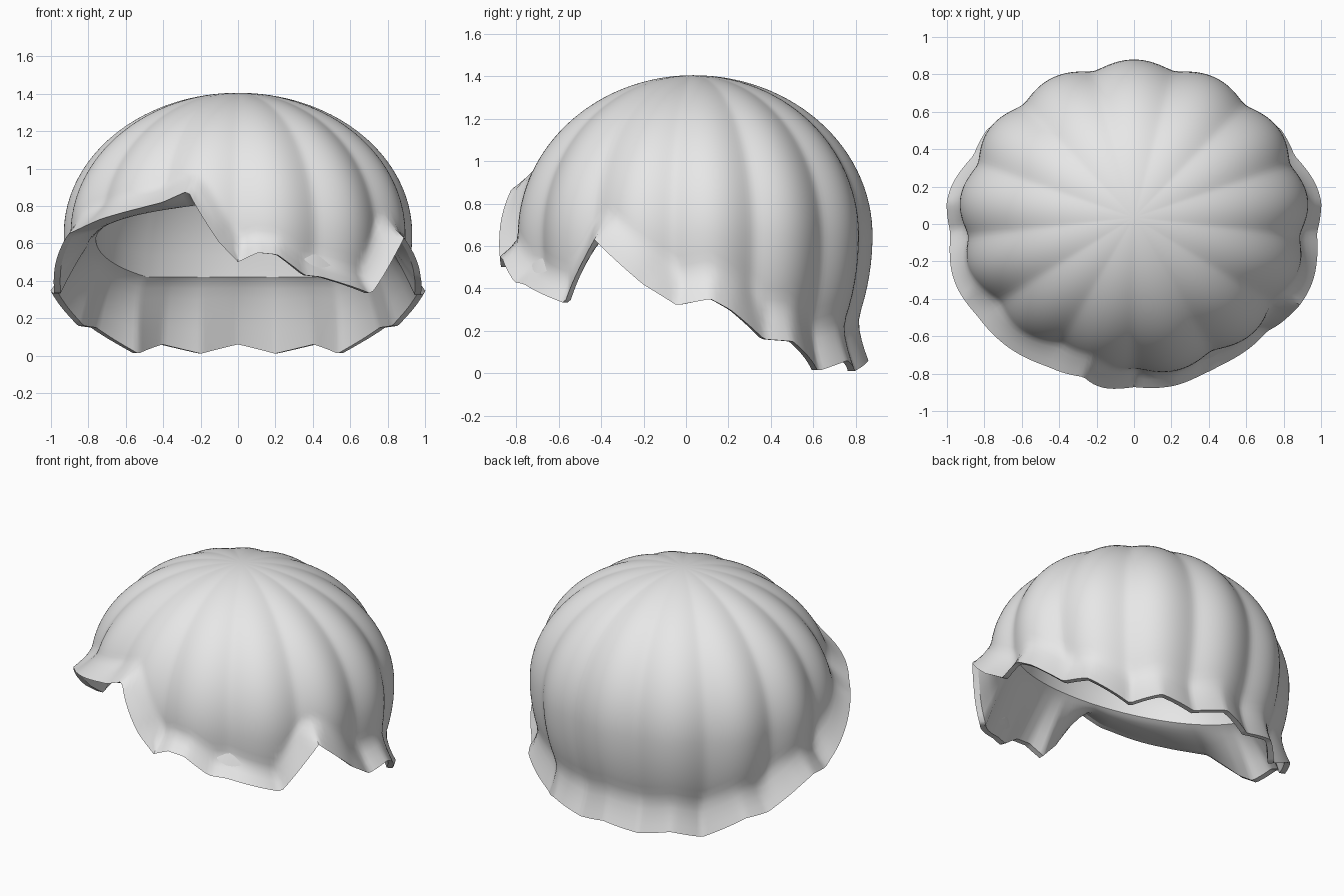
import bpy, bmesh, math
from math import sin, cos, acos, sqrt, radians, pi, hypot
from mathutils import Vector

if "Cube" in bpy.data.objects:
    bpy.data.objects.remove(bpy.data.objects["Cube"])

LOBES = 13
COLUMNS = LOBES * 18
ROWS = 40
TOP, WAIST = 1.405, 0.65
CENTRE_Y = .035

# Lower rim: angle in degrees and height
BACK_HALF = [(5, .35), (11, .30), (23, .16), (33, .15), (49, .01), (62, .06), (76, .01), (90, .06)]
FRONT_RIGHT = [(-90, .50), (-84, .55), (-78, .54), (-69, .43), (-63, .42), (-43, .33),
               (-30, .63), (-15, .42), (-5, .32)]
FRONT_LEFT = [(185, .33), (193, .42), (208, .65), (224, .73), (246, .82), (254, .88),
              (264, .61), (270, .50)]
RIM = FRONT_RIGHT + BACK_HALF + [(180 - a, z) for a, z in BACK_HALF[-2::-1]] + FRONT_LEFT


def rim_height(deg):
    deg = (deg + 90) % 360 - 90
    for (a0, z0), (a1, z1) in zip(RIM, RIM[1:]):
        if a0 <= deg <= a1:
            return z0 + (z1 - z0) * (deg - a0) / (a1 - a0)


def shell_column(deg):
    """Points down the fluted dome, from below the crown to the flared rim."""
    t, low = radians(deg), rim_height(deg)
    drop = low - WAIST
    end = acos(drop / (TOP - WAIST if drop > 0 else 1))
    near_rim = [(radians(d) * .9, rim_height(deg + d)) for d in range(-12, 13)]
    width = .16 + .06 * sin(t)
    rib = sqrt(cos(LOBES / 2 * (t - pi / 2)) ** 2 + .04) - .7
    pts = []
    for row in range(1, ROWS + 1):
        phi = end * row / ROWS
        z = WAIST + cos(phi) * (TOP - WAIST if phi < pi / 2 else 1)
        gap = min(hypot(across, z - h) for across, h in near_rim)
        bend = max(0, 1 - gap / width)
        flare = bend ** 1.5 * (.122 + .03 * sin(t))
        r = sin(phi) * (1 + .055 * rib * (1 - .75 * bend))
        pts.append(Vector(((r * .92 + flare) * cos(t),
                           CENTRE_Y + (r * .83 + flare) * sin(t), z)))
    return pts


def hollow_point(deg, turn, grow=1):
    """Point on the smooth inner dome, from its sloping edge (turn 0) up to the crown."""
    t = radians(deg)
    y = .65 * sin(t)
    edge = max(.42, .62 - (.4 if y > 0 else .31) * y)
    r = cos(turn) * grow
    return Vector((.76 * r * cos(t), CENTRE_Y + y * r, edge + (1.3 - edge) * sin(turn)))


def column_points(deg):
    """Section through the wall: outer shell, thin lip, curved underside, inner dome."""
    pts = shell_column(deg)
    t = radians(deg)
    lip = pts[-1] - Vector((cos(t), sin(t), 0)) * .035
    loop = hollow_point(deg, 0)
    bend = hollow_point(deg, 0, 1.08) - Vector((0, 0, .04))
    for i in range(6):
        u = i / 6
        pts.append(lip * (1 - u) ** 2 + bend * 2 * u * (1 - u) + loop * u * u)
    pts += [hollow_point(deg, pi / 2 * i / 12) for i in range(12)]
    return pts


# Fluted shell with a flared rim and a smooth hollow inside
bm = bmesh.new()
columns = [[bm.verts.new(p) for p in column_points(-90 + 360 * c / COLUMNS)]
           for c in range(COLUMNS)]
crown = bm.verts.new((0, CENTRE_Y, TOP))
hollow_top = bm.verts.new((0, CENTRE_Y, 1.3))
for a, b in zip(columns, columns[1:] + columns[:1]):
    bm.faces.new((crown, a[0], b[0]))
    bm.faces.new((hollow_top, b[-1], a[-1]))
    for i in range(len(a) - 1):
        bm.faces.new((a[i], a[i + 1], b[i + 1], b[i]))
    # Crisp edges along the rim, the lip and the edge of the hollow
    for i in (ROWS - 1, ROWS, ROWS + 6):
        bm.edges.get((a[i], b[i])).smooth = False
mesh = bpy.data.meshes.new("fluted_shell")
bm.to_mesh(mesh)
bm.free()

grey = bpy.data.materials.new("light grey")
grey.use_nodes = True
grey.diffuse_color = (.8, .8, .8, 1)
grey.node_tree.nodes["Principled BSDF"].inputs["Base Color"].default_value = (.8, .8, .8, 1)
mesh.materials.append(grey)

shell = bpy.data.objects.new("fluted_shell", mesh)
bpy.context.collection.objects.link(shell)
bpy.ops.object.select_all(action='DESELECT')
shell.select_set(True)
bpy.context.view_layer.objects.active = shell
bpy.ops.object.shade_smooth_by_angle(angle=radians(50), keep_sharp_edges=True)
